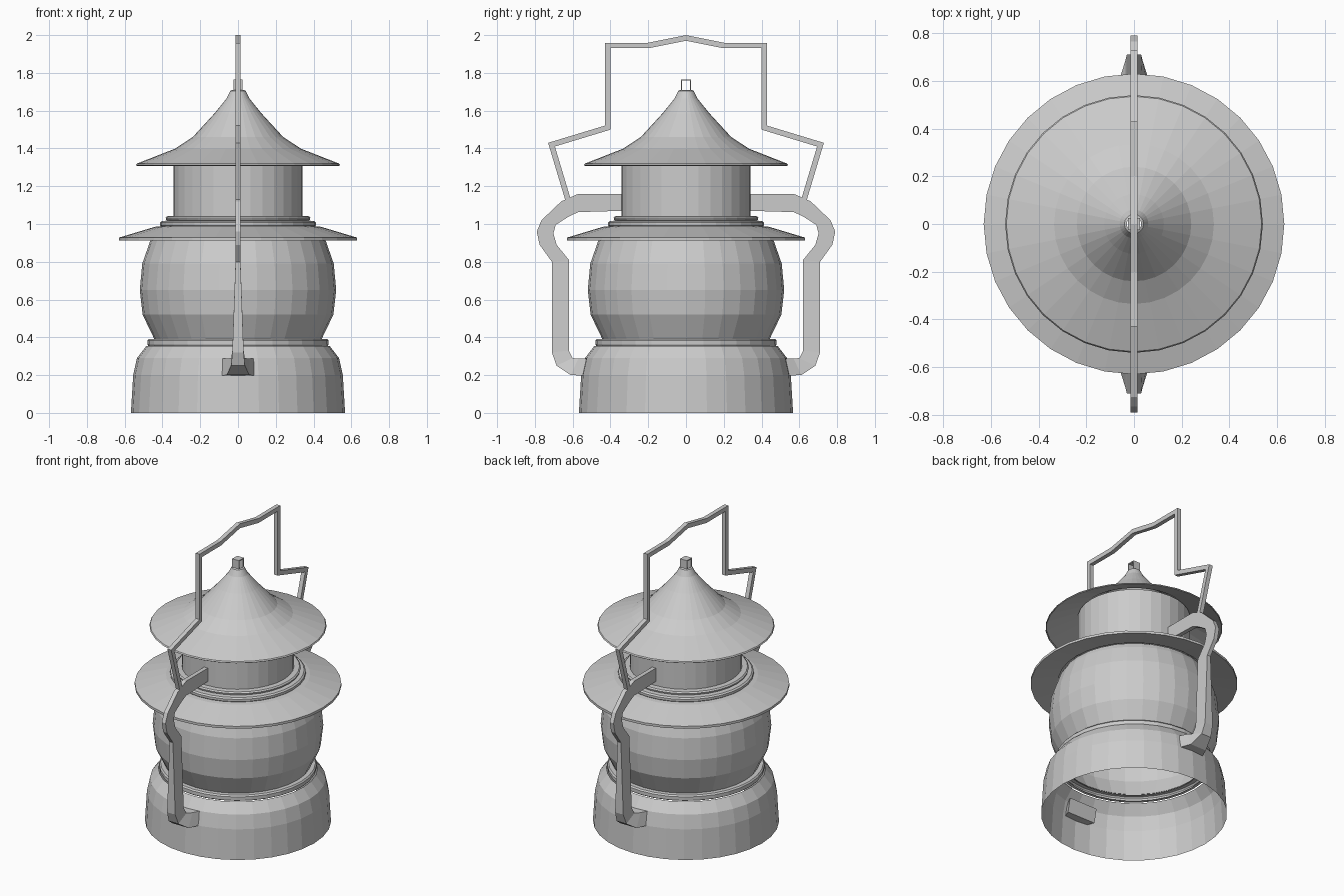
import bpy, bmesh, math
from mathutils import Vector

if "Cube" in bpy.data.objects:
    bpy.data.objects.remove(bpy.data.objects["Cube"])

SIDES = 32


def finish(bm, name):
    bmesh.ops.recalc_face_normals(bm, faces=bm.faces)
    me = bpy.data.meshes.new(name)
    bm.to_mesh(me)
    bm.free()
    ob = bpy.data.objects.new(name, me)
    bpy.context.collection.objects.link(ob)
    return ob


def lathe(name, profile):
    """Spin an open (radius, z) profile around the z axis."""
    bm = bmesh.new()
    rings = []
    for r, z in profile:
        rings.append([bm.verts.new((r * math.cos(2 * math.pi * i / SIDES),
                                    r * math.sin(2 * math.pi * i / SIDES), z))
                      for i in range(SIDES)])
    for a, b in zip(rings, rings[1:]):
        for i in range(SIDES):
            j = (i + 1) % SIDES
            bm.faces.new((a[i], a[j], b[j], b[i]))
    return finish(bm, name)


def strip(name, sections, side=1):
    """Four-sided bar in the yz plane from (outer, inner, half width in x)."""
    bm = bmesh.new()
    rings = []
    for (yo, zo), (yi, zi), w in sections:
        rings.append([bm.verts.new(c) for c in (
            (-w, side * yo, zo), (w, side * yo, zo),
            (w, side * yi, zi), (-w, side * yi, zi))])
    for a, b in zip(rings, rings[1:]):
        for i in range(4):
            j = (i + 1) % 4
            bm.faces.new((a[i], a[j], b[j], b[i]))
    bm.faces.new(rings[0])
    bm.faces.new(rings[-1])
    return finish(bm, name)


def mitred(path, h, w):
    """Offset a (y, z) centre line by h to both sides with mitred corners."""
    pts = [Vector(p) for p in path]
    out = []
    for i, p in enumerate(pts):
        d0 = (p - pts[max(i - 1, 0)]).normalized()
        d1 = (pts[min(i + 1, len(pts) - 1)] - p).normalized()
        t = (d0 + d1).normalized()
        n = Vector((-t.y, t.x))
        ref = d1 if d1.length else d0
        n *= h / max(0.5, abs(n.dot(Vector((-ref.y, ref.x)))))
        out.append((p + n, p - n, w))
    return out


# open base shell, widening to the floor
lathe("base", [(.567, 0), (.555, .20), (.535, .29), (.485, .355)])
# bead between base and globe
lathe("base_bead", [(.455, .355), (.475, .355), (.48, .363), (.48, .383),
                    (.472, .392), (.44, .392)])
# bulging glass globe
lathe("globe", [(.44, .385), (.505, .52), (.52, .65), (.507, .79),
                (.465, .91), (.445, .945)])
# wide lower brim
lathe("lower_brim", [(.46, .94), (.63, .912), (.63, .928), (.44, .985),
                     (.39, .99)])
# stacked collar rings
lathe("collar_rings", [(.38, .985), (.405, .985), (.413, .993), (.413, 1.008),
                       (.403, 1.016), (.37, 1.018), (.38, 1.022),
                       (.383, 1.033), (.375, 1.041), (.342, 1.043)])
# chimney
lathe("chimney", [(.342, 1.03), (.342, 1.385)])
# flared roof with open tip
lathe("roof", [(.535, 1.308), (.54, 1.312), (.535, 1.32), (.335, 1.398),
               (.24, 1.46), (.125, 1.585), (.06, 1.665), (.04, 1.705),
               (.03, 1.71)])

# small square loop on the roof tip
strip("tip_loop", mitred([(-.023, 1.69), (-.023, 1.762), (.023, 1.762),
                          (.023, 1.69)], .003, .025))

# side arms from chimney to base, flaring at the foot
arm = [((.33, 1.16), (.33, 1.07), .014),
       ((.57, 1.16), (.57, 1.063), .014),
       ((.66, 1.12), (.62, 1.04), .014),
       ((.765, 1.02), (.69, .995), .014),
       ((.79, .96), (.702, .95), .014),
       ((.775, .89), (.685, .89), .014),
       ((.71, .80), (.62, .81), .013),
       ((.71, .32), (.62, .33), .03),
       ((.685, .25), (.60, .29), .036),
       ((.61, .20), (.57, .288), .06),
       ((.50, .197), (.48, .288), .105)]
for side, label in ((-1, "front"), (1, "back")):
    strip(label + "_arm", arm, side)

# bent carrying handle
half = [(.625, 1.13), (.712, 1.42), (.415, 1.51), (.415, 1.945),
        (.20, 1.945)]
path = half + [(0, 1.985)] + [(-y, z) for y, z in reversed(half)]
strip("carry_handle", mitred(path, .0145, .014))
